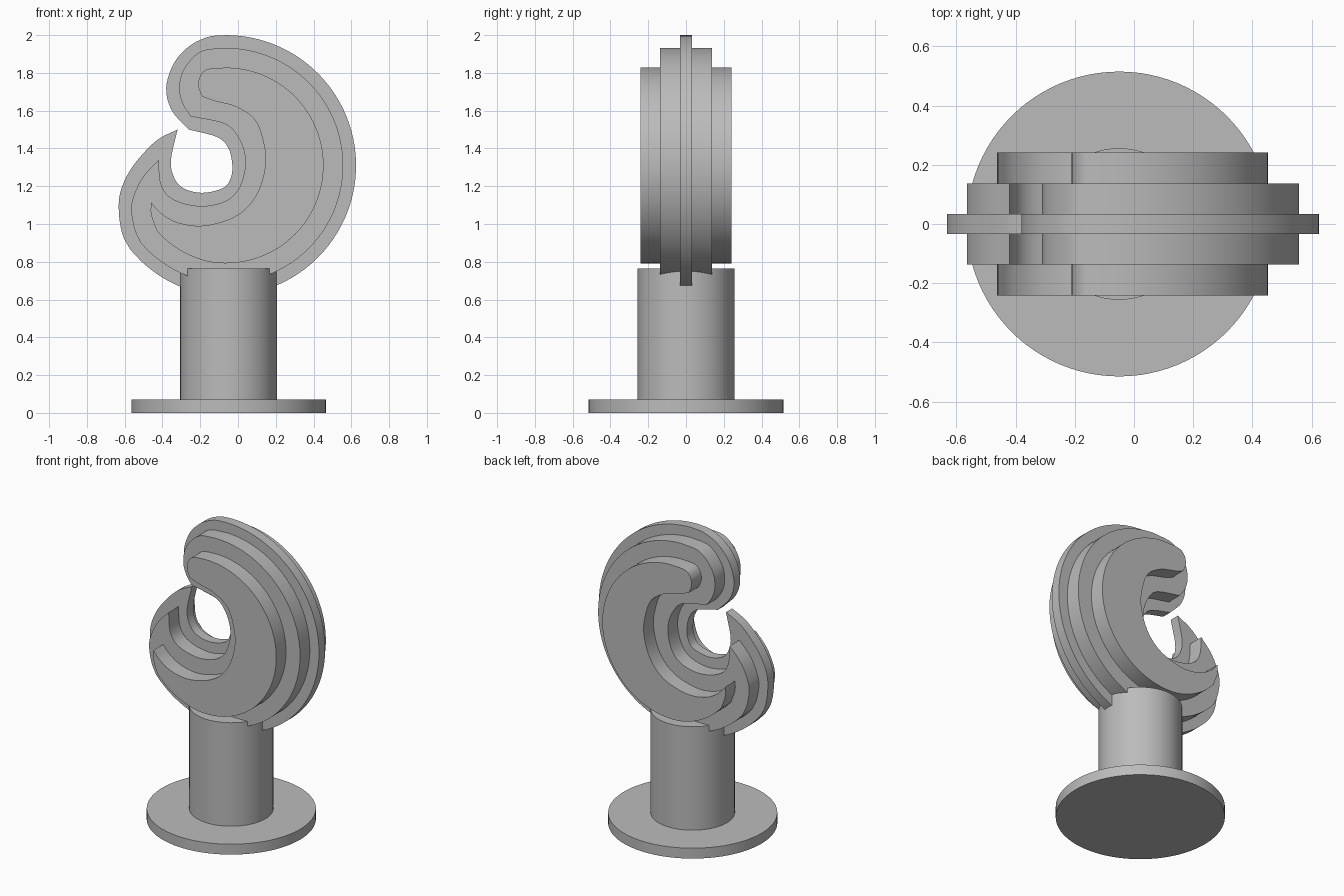
import bpy, bmesh
from math import sin, cos, atan2, hypot, radians, pi
from mathutils import Vector

cube = bpy.data.objects.get("Cube")
if cube:
    bpy.data.objects.remove(cube)

grey = bpy.data.materials.new("plain grey")
grey.use_nodes = True
GREY = (0.5, 0.5, 0.5, 1)
grey.diffuse_color = GREY
grey.node_tree.nodes["Principled BSDF"].inputs["Base Color"].default_value = GREY

CENTRE = Vector((-0.065, 1.31))   # centre of the big round back, in x and z
POST_X = -0.05


def finish(obj):
    obj.data.materials.append(grey)
    bpy.ops.object.select_all(action="DESELECT")
    obj.select_set(True)
    bpy.context.view_layer.objects.active = obj
    bpy.ops.object.shade_smooth_by_angle(angle=radians(22))


def smooth_path(points, steps=5):
    """Catmull-Rom curve through the points, without the last one."""
    pts = [Vector(p) for p in points]
    pts = [pts[0] * 2 - pts[1]] + pts + [pts[-1] * 2 - pts[-2]]
    path = []
    for a, b, c, d in zip(pts, pts[1:], pts[2:], pts[3:]):
        for i in range(steps):
            t = i / steps
            path.append(0.5 * (2 * b + (c - a) * t
                               + (2 * a - 5 * b + 4 * c - d) * t * t
                               + (3 * b - a - 3 * c + d) * t ** 3))
    return path


def round_back(corner, radius, steps=64):
    """Arc from the lower left corner, under and up to the top."""
    offset = Vector(corner) - CENTRE
    start, first = atan2(offset.y, offset.x), hypot(*offset)
    arc = []
    for i in range(steps):
        t = i / steps
        angle = start + (pi / 2 - start) * t
        r = radius + (first - radius) * max(0, 1 - 6 * t)
        arc.append(CENTRE + r * Vector((cos(angle), sin(angle))))
    return arc


def curl_plate(name, half_depth, radius, hook, throat, fin):
    """Upright plate: hook at the top, hollow throat, pointed fin, round back."""
    top = CENTRE + Vector((0, radius))
    outline = (smooth_path([top] + hook) + smooth_path([hook[-1]] + throat)
               + smooth_path([throat[-1]] + fin) + round_back(fin[-1], radius))
    bm = bmesh.new()
    face = bm.faces.new([bm.verts.new((p.x, -half_depth, p.y)) for p in outline])
    grown = bmesh.ops.extrude_face_region(bm, geom=[face])["geom"]
    moved = [v for v in grown if isinstance(v, bmesh.types.BMVert)]
    bmesh.ops.translate(bm, verts=moved, vec=(0, 2 * half_depth, 0))
    bmesh.ops.recalc_face_normals(bm, faces=bm.faces)
    mesh = bpy.data.meshes.new(name)
    bm.to_mesh(mesh)
    bm.free()
    obj = bpy.data.objects.new(name, mesh)
    bpy.context.collection.objects.link(obj)
    finish(obj)


def disc(name, radius, bottom, top):
    bpy.ops.mesh.primitive_cylinder_add(
        vertices=96, radius=radius, depth=top - bottom,
        location=(POST_X, 0, (top + bottom) / 2))
    obj = bpy.context.object
    obj.name = name
    finish(obj)


# Stand
disc("base_disc", 0.515, 0, 0.07)
disc("post", 0.256, 0.06, 0.765)

# Thin centre plate, the largest outline
curl_plate(
    "centre_plate", 0.033, 0.69,
    hook=[(-.16, 1.99), (-.26, 1.94), (-.34, 1.85), (-.38, 1.72), (-.35, 1.6),
          (-.26, 1.5)],
    throat=[(-.11, 1.46), (-.05, 1.4), (-.03, 1.31), (-.04, 1.24), (-.08, 1.19),
            (-.19, 1.165), (-.29, 1.19), (-.34, 1.25), (-.355, 1.34), (-.32, 1.5)],
    fin=[(-.42, 1.45), (-.505, 1.37), (-.58, 1.27), (-.625, 1.16), (-.63, 1.05),
         (-.61, .94), (-.57, .865)])

# Middle step
curl_plate(
    "middle_plate", 0.137, 0.622,
    hook=[(-.18, 1.92), (-.25, 1.87), (-.3, 1.79), (-.31, 1.7), (-.29, 1.63),
          (-.25, 1.57)],
    throat=[(-.07, 1.53), (0, 1.46), (.035, 1.37), (.035, 1.28), (0, 1.18),
            (-.07, 1.12), (-.18, 1.095), (-.29, 1.11), (-.37, 1.15), (-.41, 1.22),
            (-.42, 1.34)],
    fin=[(-.495, 1.26), (-.54, 1.18), (-.565, 1.09), (-.55, .98), (-.515, .9)])

# Widest step, the smallest outline
curl_plate(
    "wide_plate", 0.241, 0.518,
    hook=[(-.16, 1.82), (-.2, 1.785), (-.21, 1.73), (-.19, 1.675)],
    throat=[(-.12, 1.65), (-.01, 1.62), (.09, 1.55), (.135, 1.43), (.145, 1.315),
            (.11, 1.18), (.04, 1.08), (-.06, 1.02), (-.2, .99), (-.325, 1.01),
            (-.41, 1.06), (-.46, 1.115)],
    fin=[(-.46, 1.05), (-.43, .965)])
